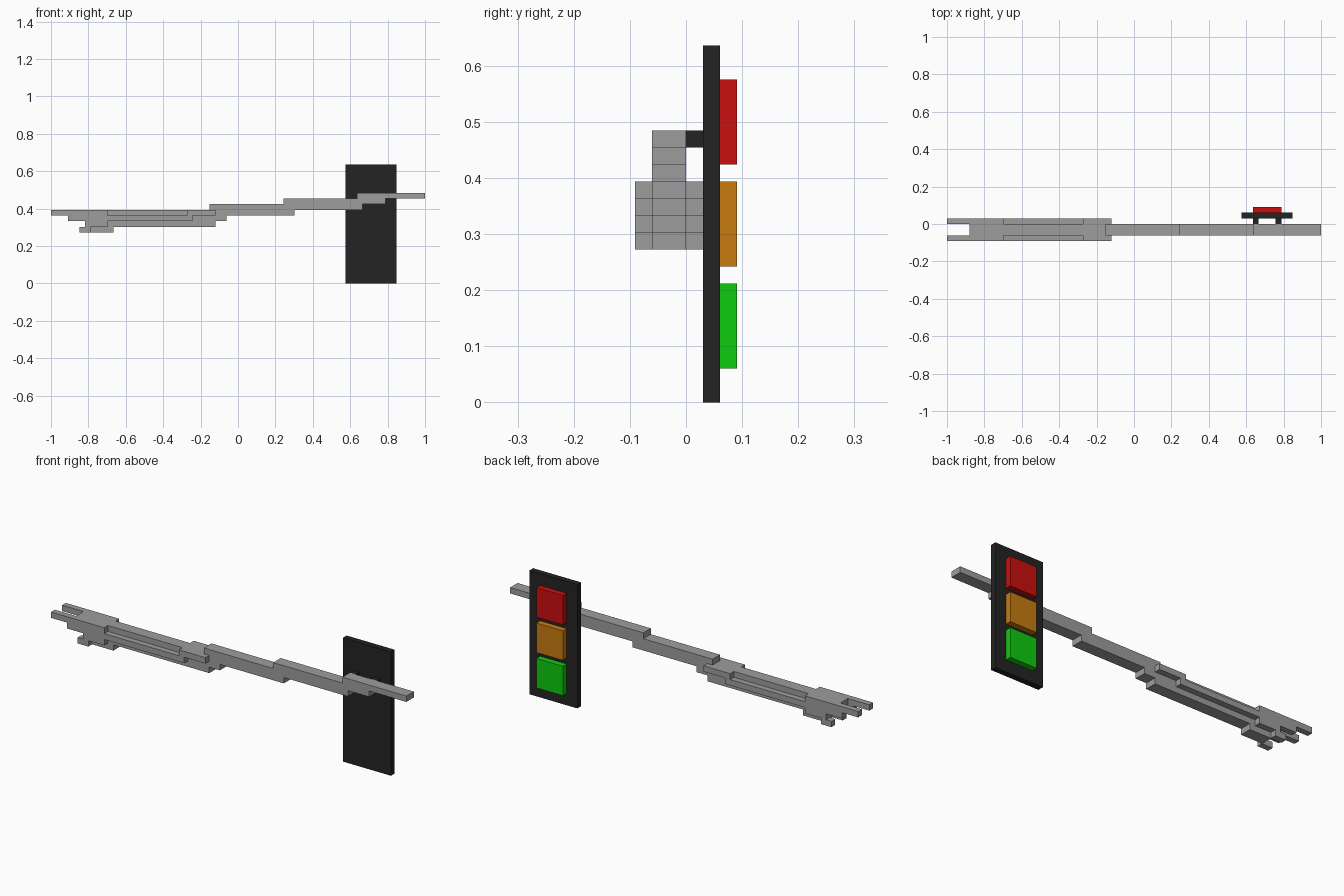
import bpy
import bmesh

cube = bpy.data.objects.get("Cube")
if cube:
    bpy.data.objects.remove(cube, do_unlink=True)

U = 1 / 33  # block size: the model is 66 blocks long


def material(name, rgb):
    m = bpy.data.materials.new(name)
    m.use_nodes = True
    m.diffuse_color = (*rgb, 1)
    bsdf = next(n for n in m.node_tree.nodes if n.type == 'BSDF_PRINCIPLED')
    bsdf.inputs["Base Color"].default_value = (*rgb, 1)
    return m


GREY = material("steel grey", (0.34, 0.34, 0.34))
BLACK = material("housing black", (0.017, 0.017, 0.017))
RED = material("signal red", (0.60, 0.0045, 0.0045))
AMBER = material("signal amber", (0.57, 0.20, 0.0055))
GREEN = material("signal green", (0.0045, 0.60, 0.0045))


def extrude(name, outline, y0, y1, mat):
    """Extrude an x-z outline, given in blocks, from y0 to y1."""
    bm = bmesh.new()
    face = bm.faces.new([bm.verts.new((x * U, y0 * U, z * U)) for x, z in outline])
    new = bmesh.ops.extrude_face_region(bm, geom=[face])["geom"]
    verts = [g for g in new if isinstance(g, bmesh.types.BMVert)]
    bmesh.ops.translate(bm, verts=verts, vec=(0, (y1 - y0) * U, 0))
    bmesh.ops.recalc_face_normals(bm, faces=bm.faces)
    mesh = bpy.data.meshes.new(name)
    bm.to_mesh(mesh)
    bm.free()
    mesh.materials.append(mat)
    obj = bpy.data.objects.new(name, mesh)
    bpy.context.collection.objects.link(obj)
    return obj


def block(name, x0, x1, y0, y1, z0, z1, mat):
    return extrude(name, [(x0, z0), (x1, z0), (x1, z1), (x0, z1)], y0, y1, mat)


# Stepped arm: rows from top to bottom as (left end, right end), one block high
rows = [(21, 33), (8, 26), (-5, 22), (-29, 10), (-28, -2), (-27, -4), (-26, -22)]
top = 16
right_edge, left_edge = [], []
for i, (a, b) in enumerate(rows):
    z = top - i
    right_edge += [(b, z), (b, z - 1)]
    left_edge += [(a, z), (a, z - 1)]
extrude("arm_core", right_edge + left_edge[::-1], -2, 0, GREY)

# Side plates with fork prong, recessed ledge and foot
plate = [(-33, 13), (-23, 13), (-23, 12), (-9, 12), (-9, 13), (-4, 13), (-4, 12),
         (-8, 12), (-8, 11), (-23, 11), (-23, 10), (-26, 10), (-26, 9), (-28, 9),
         (-28, 10), (-27, 10), (-27, 11), (-30, 11), (-30, 12), (-33, 12)]
extrude("front_side_plate", plate, -3, -2, GREY)
extrude("back_side_plate", plate, 0, 1, GREY)

# Signal housing and its two brackets
block("signal_housing", 19, 28, 1, 2, 0, 21, BLACK)
for side, x in (("right", 21), ("left", 25)):
    block(side + "_bracket", x, x + 1, 0, 1, 15, 16, BLACK)

# Square lamps on the back of the housing
for name, z, mat in (("red_lamp", 14, RED), ("amber_lamp", 8, AMBER), ("green_lamp", 2, GREEN)):
    block(name, 21, 26, 2, 3, z, z + 5, mat)
